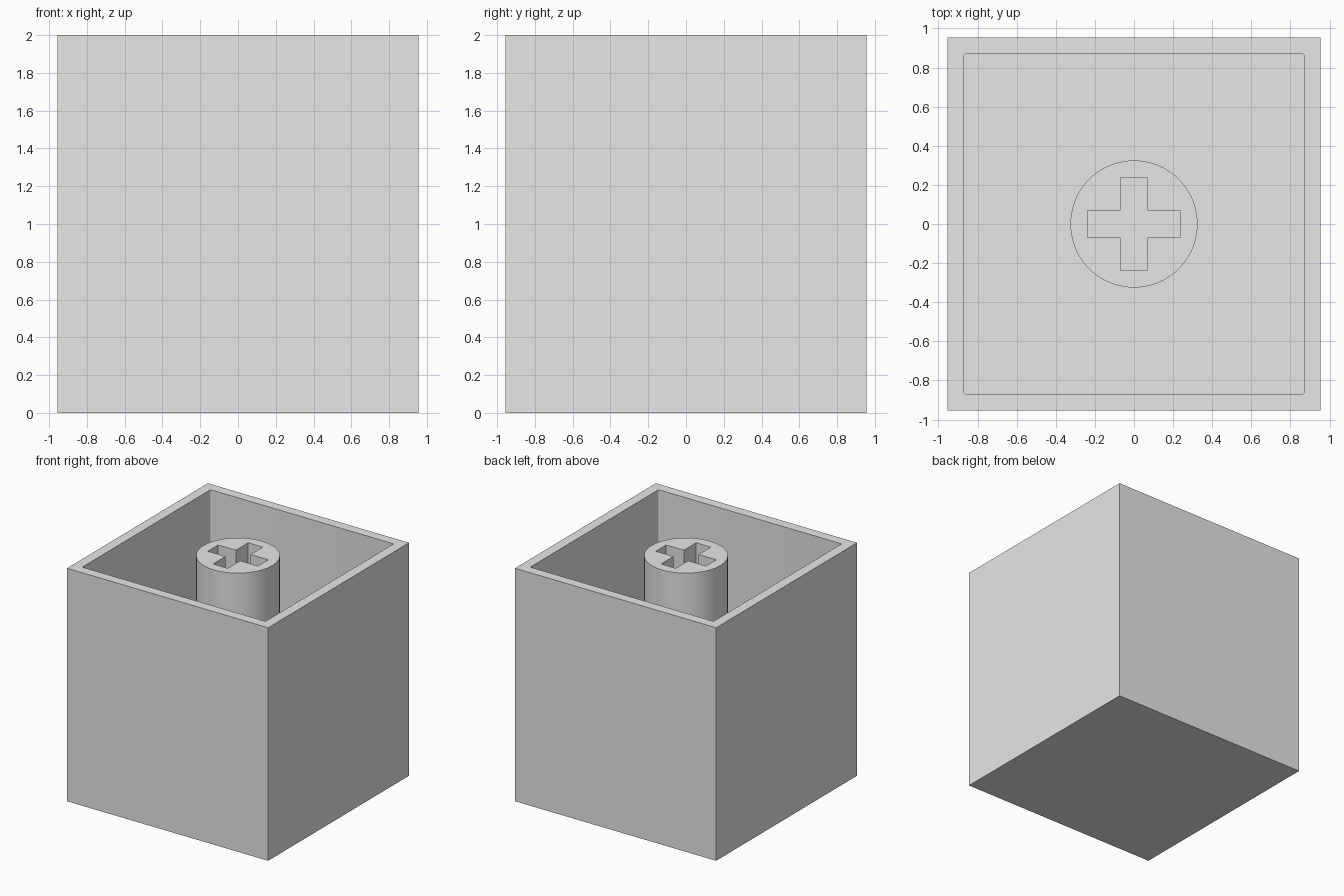
import bpy
import bmesh
from math import radians
from mathutils import Matrix

cube = bpy.data.objects.get("Cube")
if cube:
    bpy.data.objects.remove(cube)

HEIGHT = 2.0
OUTER = 0.955       # half width of the body
INNER = 0.87        # half width of the cavity
FLOOR = 0.09        # thickness of the closed end
POST_RADIUS = 0.325
ARM, ARM_HALF = 0.238, 0.07
SOCKET_DEPTH = 0.5

grey = bpy.data.materials.new("plain grey")
grey.use_nodes = True
grey.diffuse_color = (0.8, 0.8, 0.8, 1)
grey.node_tree.nodes["Principled BSDF"].inputs["Base Color"].default_value = (0.8, 0.8, 0.8, 1)


def add_object(name, bm):
    mesh = bpy.data.meshes.new(name)
    bmesh.ops.recalc_face_normals(bm, faces=bm.faces)
    bm.to_mesh(mesh)
    bm.free()
    mesh.materials.append(grey)
    obj = bpy.data.objects.new(name, mesh)
    bpy.context.collection.objects.link(obj)
    return obj


def block(name, half_x, half_y, bottom, top, corner=0):
    bm = bmesh.new()
    place = Matrix.Translation((0, 0, (bottom + top) / 2))
    size = Matrix.Diagonal((2 * half_x, 2 * half_y, top - bottom, 1))
    bmesh.ops.create_cube(bm, size=1, matrix=place @ size)
    if corner:
        upright = [e for e in bm.edges
                   if abs(e.verts[0].co.z - e.verts[1].co.z) > corner]
        bmesh.ops.bevel(bm, geom=upright, offset=corner, segments=4,
                        profile=0.5, affect='EDGES')
    return add_object(name, bm)


def extruded(name, outline, bottom, top):
    bm = bmesh.new()
    face = bm.faces.new([bm.verts.new((x, y, bottom)) for x, y in outline])
    result = bmesh.ops.extrude_face_region(bm, geom=[face], use_keep_orig=True)
    moved = [v for v in result["geom"] if isinstance(v, bmesh.types.BMVert)]
    bmesh.ops.translate(bm, verts=moved, vec=(0, 0, top - bottom))
    return add_object(name, bm)


def carve(obj, cutter):
    cutter.hide_render = True
    cut = obj.modifiers.new("cut", 'BOOLEAN')
    cut.operation = 'DIFFERENCE'
    cut.solver = 'EXACT'
    cut.object = cutter
    bpy.ops.object.select_all(action='DESELECT')
    obj.select_set(True)
    bpy.context.view_layer.objects.active = obj
    bpy.ops.object.modifier_apply(modifier=cut.name)
    bpy.data.objects.remove(cutter)
    bpy.ops.object.shade_smooth_by_angle(angle=radians(30))


# Square body, hollowed from the open top
body = block("body_shell", OUTER, OUTER, 0, HEIGHT)
carve(body, block("cavity_cutter", INNER, INNER, FLOOR, HEIGHT + 0.2, 0.012))

# Round centre post, flush with the rim
bm = bmesh.new()
bmesh.ops.create_cone(bm, cap_ends=True, segments=96, radius1=POST_RADIUS,
                      radius2=POST_RADIUS, depth=HEIGHT - FLOOR,
                      matrix=Matrix.Translation((0, 0, (HEIGHT + FLOOR) / 2)))
post = add_object("centre_post", bm)

# Plus-shaped socket in the end of the post
quarter = [(ARM, -ARM_HALF), (ARM, ARM_HALF), (ARM_HALF, ARM_HALF)]
plus = []
for turn in range(4):
    plus += quarter
    quarter = [(-y, x) for x, y in quarter]
carve(post, extruded("socket_cutter", plus, HEIGHT - SOCKET_DEPTH, HEIGHT + 0.2))
